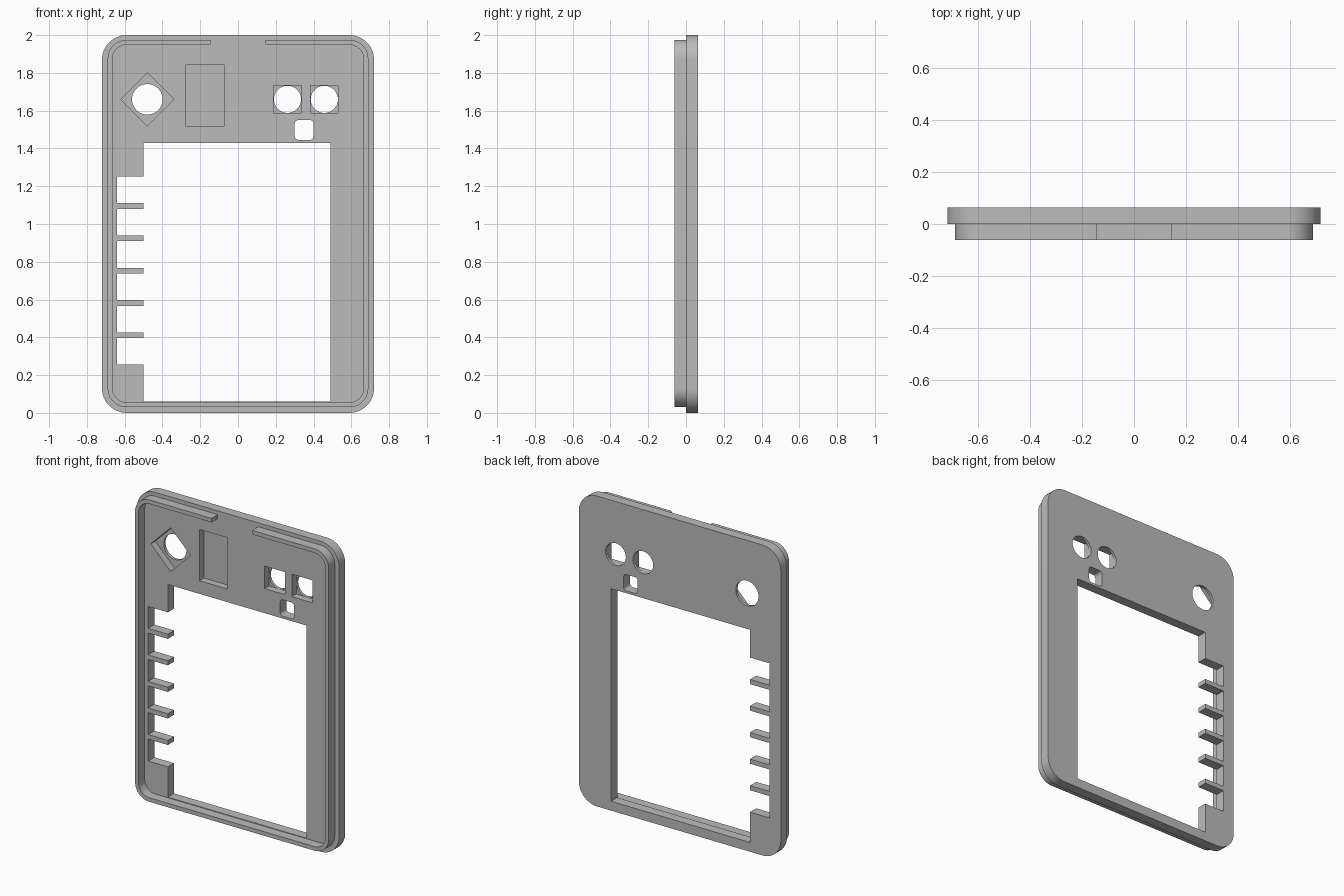
import bpy, bmesh
from math import cos, sin, pi

if "Cube" in bpy.data.objects:
    bpy.data.objects.remove(bpy.data.objects["Cube"], do_unlink=True)

grey = bpy.data.materials.new("plain grey")
grey.use_nodes = True
colour = (0.5, 0.5, 0.5, 1)
grey.diffuse_color = colour
grey.node_tree.nodes["Principled BSDF"].inputs["Base Color"].default_value = colour

FRONT, SPLIT, BACK = -0.062, 0.0, 0.063
RECESS = 0.045


def rounded(x0, x1, z0, z1, r, steps=12):
    """Outline of a rounded rectangle."""
    corners = [(x1 - r, z1 - r), (x0 + r, z1 - r), (x0 + r, z0 + r), (x1 - r, z0 + r)]
    return [(cx + r * cos((q + i / steps) * pi / 2), cz + r * sin((q + i / steps) * pi / 2))
            for q, (cx, cz) in enumerate(corners) for i in range(steps + 1)]


def rect(x0, x1, z0, z1):
    return [(x0, z0), (x1, z0), (x1, z1), (x0, z1)]


def ngon(cx, cz, r, sides):
    return [(cx + r * cos(2 * pi * i / sides), cz + r * sin(2 * pi * i / sides))
            for i in range(sides)]


def prism(name, outline, y0, y1):
    """Solid made by extruding an x-z outline along y."""
    bm = bmesh.new()
    face = bm.faces.new([bm.verts.new((x, y0, z)) for x, z in outline])
    out = bmesh.ops.extrude_face_region(bm, geom=[face])
    verts = [v for v in out["geom"] if isinstance(v, bmesh.types.BMVert)]
    bmesh.ops.translate(bm, verts=verts, vec=(0, y1 - y0, 0))
    bmesh.ops.recalc_face_normals(bm, faces=bm.faces)
    mesh = bpy.data.meshes.new(name)
    bm.to_mesh(mesh)
    bm.free()
    obj = bpy.data.objects.new(name, mesh)
    mesh.materials.append(grey)
    bpy.context.collection.objects.link(obj)
    return obj


def combine(target, tool, operation="DIFFERENCE"):
    """Apply a boolean and discard the tool."""
    mod = target.modifiers.new("boolean", "BOOLEAN")
    mod.operation, mod.solver, mod.object = operation, "EXACT", tool
    bpy.context.view_layer.objects.active = target
    bpy.ops.object.modifier_apply(modifier=mod.name)
    bpy.data.objects.remove(tool, do_unlink=True)


def cut(target, outline, y0=-0.2, y1=0.2):
    combine(target, prism("cutter", outline, y0, y1))


# Back plate with the raised lip, open at the top centre
panel = prism("case_panel", rounded(-0.72, 0.72, 0, 2, 0.13), SPLIT, BACK)
lip = prism("lip", rounded(-0.69, 0.69, 0.03, 1.975, 0.1), FRONT, 0.02)
cut(lip, rounded(-0.665, 0.665, 0.056, 1.949, 0.075))
cut(lip, rect(-0.145, 0.145, 1.8, 2.1))
combine(panel, lip, "UNION")

# Display window and the comb of side slots
cut(panel, rect(-0.5, 0.49, 0.06, 1.43))
pitch, rib = 0.171, 0.03
for i in range(6):
    z = 0.255 + i * pitch
    cut(panel, rect(-0.64, -0.45, z, z + pitch - rib))

# Recessed seats with round holes
cut(panel, ngon(-0.48, 1.66, 0.141, 4), -0.1, RECESS)
cut(panel, ngon(-0.48, 1.66, 0.081, 40))
for x in (0.262, 0.457):
    cut(panel, rect(x - 0.073, x + 0.073, 1.588, 1.733), -0.1, RECESS)
    cut(panel, ngon(x, 1.66, 0.072, 40))

# Blind rectangular pocket and small rounded hole
cut(panel, rect(-0.275, -0.075, 1.515, 1.845), -0.1, RECESS)
cut(panel, rounded(0.3, 0.4, 1.445, 1.55, 0.02, 6))

# Smooth curved walls, sharp edges
bpy.ops.object.select_all(action="DESELECT")
panel.select_set(True)
bpy.context.view_layer.objects.active = panel
bpy.ops.object.shade_smooth_by_angle(angle=pi / 6)
